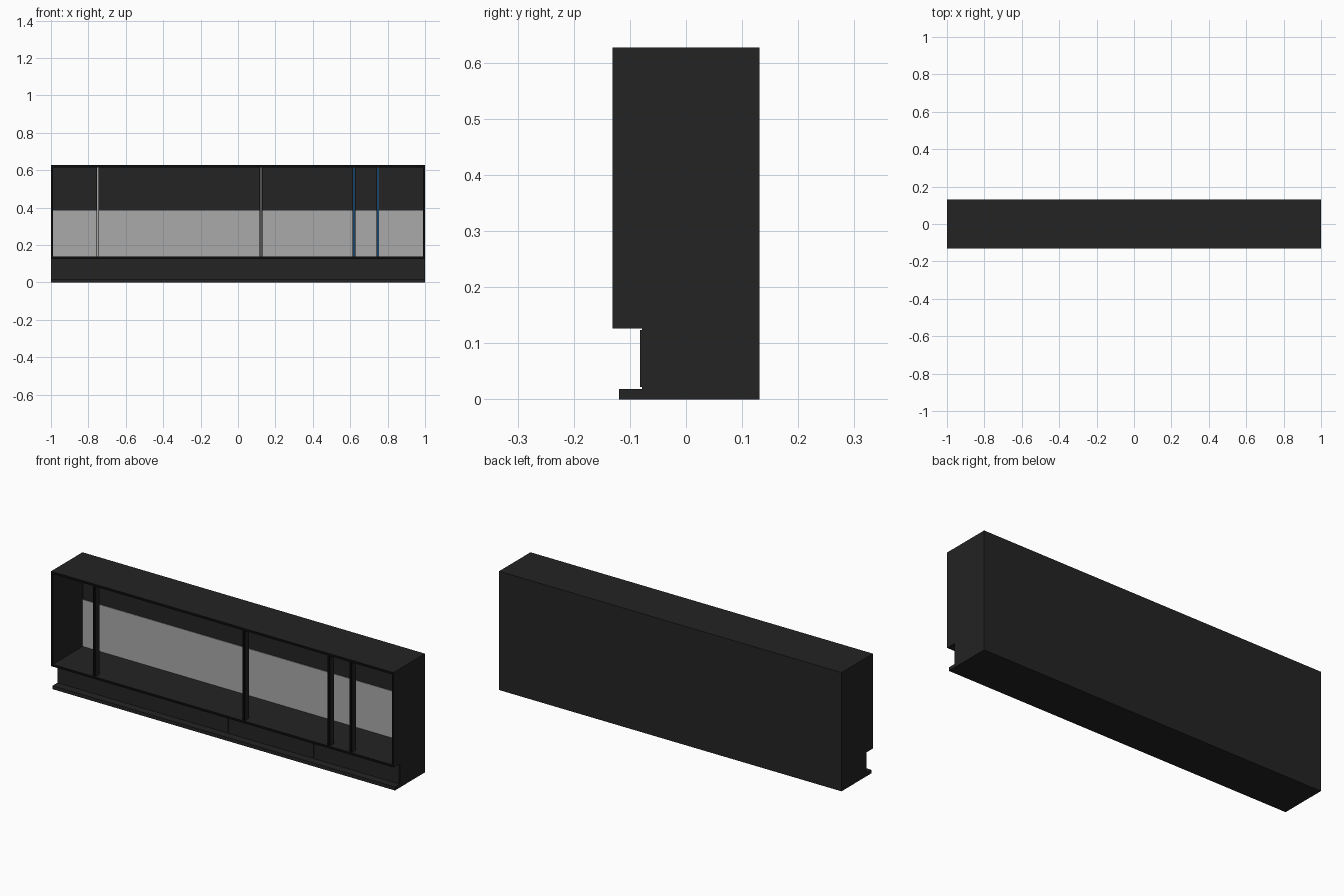
import bpy

if "Cube" in bpy.data.objects:
    bpy.data.objects.remove(bpy.data.objects["Cube"], do_unlink=True)


def material(name, r, g, b):
    m = bpy.data.materials.new(name)
    m.use_nodes = True
    m.diffuse_color = (r, g, b, 1)
    m.node_tree.nodes["Principled BSDF"].inputs["Base Color"].default_value = (r, g, b, 1)
    return m


charcoal = material("charcoal", 0.017, 0.017, 0.017)
black = material("black edging", 0.004, 0.004, 0.004)
grey = material("light grey", 0.4, 0.4, 0.4)
blue = material("blue light", 0.04, 0.27, 0.68)


def box(name, xs, ys, zs, mat, front=None):
    """Box between limits; front is an optional material for the -y face."""
    x, y, z = ((a + b) / 2 for a, b in (xs, ys, zs))
    bpy.ops.mesh.primitive_cube_add(size=1, location=(x, y, z))
    ob = bpy.context.object
    ob.name = name
    ob.scale = [b - a for a, b in (xs, ys, zs)]
    bpy.ops.object.transform_apply(location=False, rotation=False, scale=True)
    ob.data.materials.append(mat)
    if front:
        ob.data.materials.append(front)
        for p in ob.data.polygons:
            if p.normal.y < -0.9:
                p.material_index = 1
    return ob


FRONT, BACK, TOP = -0.131, 0.131, 0.627
WALL = 0.01
SHELF = 0.126
FLOOR = SHELF + 0.012
CEILING = TOP - 0.012
PLINTH = -0.078
INNER_BACK = BACK - WALL

# Open display case
box("back_panel", (-1, 1), (INNER_BACK, BACK), (SHELF, TOP), charcoal)
box("top_panel", (-1, 1), (FRONT, INNER_BACK), (CEILING, TOP), charcoal, black)
box("case_floor", (-1, 1), (FRONT, INNER_BACK), (SHELF, FLOOR), charcoal, black)
for side, s in (("left", 1), ("right", -1)):
    xs = sorted((s, s * (1 - WALL)))
    box(side + "_side", xs, (FRONT, INNER_BACK), (FLOOR, CEILING), charcoal, black)

# Pale lower half of the back wall
box("back_splash", (-1 + WALL, 1 - WALL), (INNER_BACK - 0.003, INNER_BACK),
    (FLOOR, 0.385), grey)

# Recessed plinth with three drawer fronts and a projecting foot
box("plinth", (-1, 1), (PLINTH, BACK), (0.018, SHELF), charcoal)
box("foot_plate", (-1, 1), (-0.119, BACK), (0, 0.018), charcoal)
GAP = 0.002
for i, (a, b) in enumerate(((-1, 0), (0, 0.5), (0.5, 1))):
    box(f"drawer_front_{i + 1}", (a + GAP, b - GAP), (PLINTH - 0.004, PLINTH),
        (0.022, SHELF - 0.002), charcoal)

# Upright posts: two thin plates with a light strip set between them
for i, (x, glow) in enumerate(((-0.75, grey), (0.123, grey), (0.62, blue), (0.748, blue))):
    for side, s in (("left", 1), ("right", -1)):
        xs = sorted((x + s * 0.003, x + s * 0.007))
        box(f"post_{i + 1}_{side}_plate", xs, (FRONT + 0.002, FRONT + 0.038),
            (FLOOR, CEILING), charcoal, black)
    box(f"post_{i + 1}_light_strip", (x - 0.003, x + 0.003),
        (FRONT + 0.012, FRONT + 0.038), (FLOOR, CEILING), charcoal, glow)
